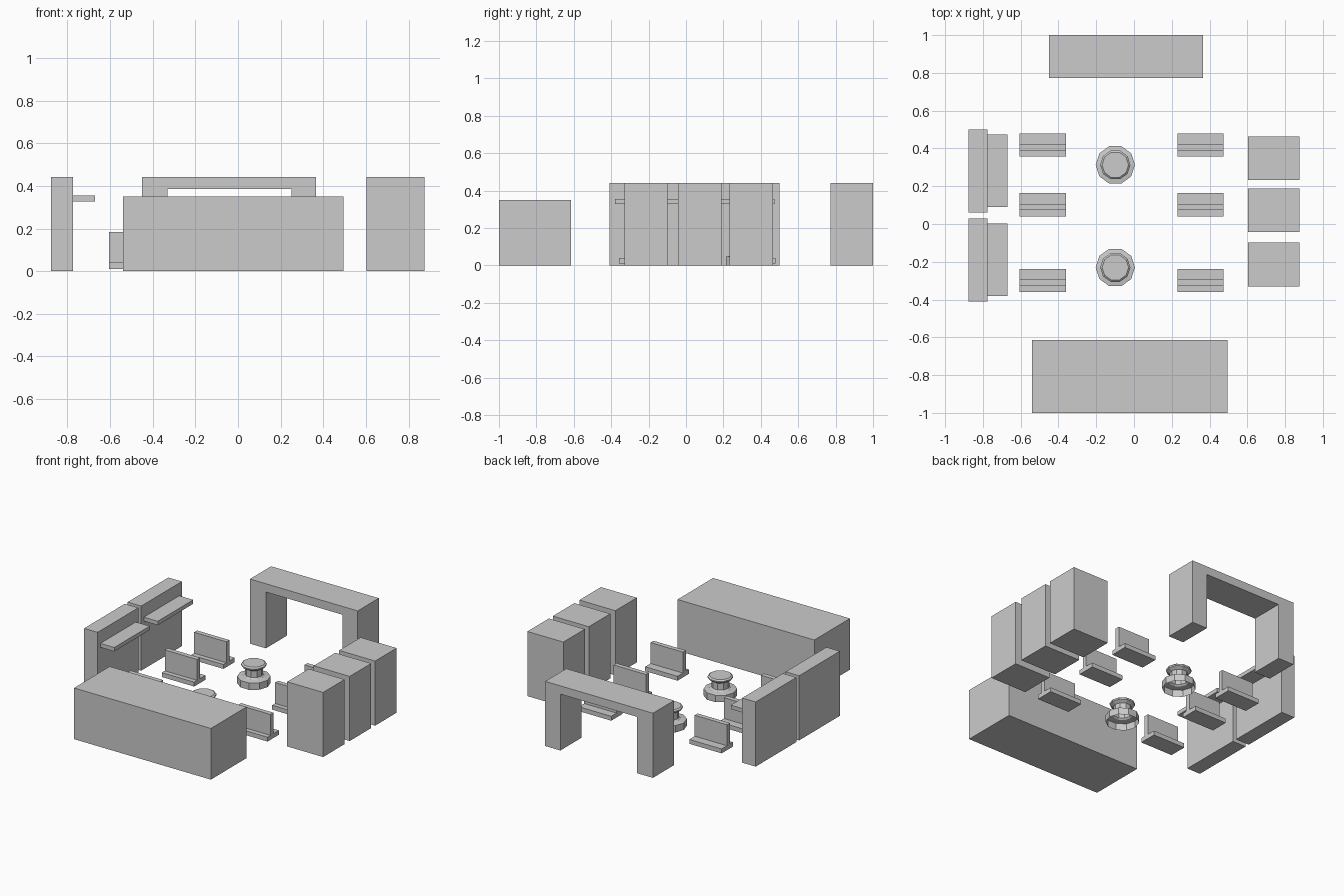
import bpy, bmesh, math

if "Cube" in bpy.data.objects:
    bpy.data.objects.remove(bpy.data.objects["Cube"])


def make(name, bm):
    bmesh.ops.recalc_face_normals(bm, faces=bm.faces[:])
    me = bpy.data.meshes.new(name)
    bm.to_mesh(me)
    bm.free()
    ob = bpy.data.objects.new(name, me)
    bpy.context.collection.objects.link(ob)
    return ob


def prism(name, pts, axis, a, b):
    """Extrude a 2D outline along x or y from a to b (second coordinate is z)."""
    bm = bmesh.new()
    at = lambda u, w, t: (t, u, w) if axis == 'x' else (u, t, w)
    face = bm.faces.new([bm.verts.new(at(u, w, a)) for u, w in pts])
    ext = bmesh.ops.extrude_face_region(bm, geom=[face])
    d = (b - a, 0, 0) if axis == 'x' else (0, b - a, 0)
    bmesh.ops.translate(bm, vec=d, verts=[g for g in ext['geom'] if isinstance(g, bmesh.types.BMVert)])
    return make(name, bm)


def box(name, x, y, z):
    return prism(name, [(x[0], z[0]), (x[1], z[0]), (x[1], z[1]), (x[0], z[1])], 'y', *y)


def lathe(name, x, y, profile, n):
    """Open-bottomed turned shell with a flat top."""
    bm = bmesh.new()
    rings = []
    for r, z in profile:
        rings.append([bm.verts.new((x + r * math.cos(2 * math.pi * i / n),
                                    y + r * math.sin(2 * math.pi * i / n), z)) for i in range(n)])
    for lo, hi in zip(rings, rings[1:]):
        for i in range(n):
            j = (i + 1) % n
            bm.faces.new((lo[i], lo[j], hi[j], hi[i]))
    bm.faces.new(rings[-1])
    return make(name, bm)


# long front counter
box("front_counter", (-0.54, 0.495), (-1.0, -0.615), (0, 0.35))

# rear archway
prism("rear_archway", [(-0.45, 0), (-0.33, 0), (-0.33, 0.385), (0.25, 0.385),
                       (0.25, 0), (0.365, 0), (0.365, 0.442), (-0.45, 0.442)], 'y', 0.772, 1.0)

# tall cabinets along the right
for i, y in enumerate((-0.33, -0.043, 0.232)):
    box(f"cabinet_{i + 1}", (0.603, 0.875), (y, y + 0.232), (0, 0.442))

# wall panels with shelves along the left
for i, y in enumerate((-0.41, 0.06)):
    box(f"wall_panel_{i + 1}", (-0.877, -0.775), (y, y + 0.44), (0, 0.442))
    box(f"wall_shelf_{i + 1}", (-0.775, -0.67), (y + 0.03, y + 0.413), (0.328, 0.355))

# double-sided benches: flat base with upright backrest
for i, x in enumerate((-0.605, 0.23)):
    for j, y in enumerate((-0.298, 0.102, 0.418)):
        prism(f"bench_{i * 3 + j + 1}",
              [(y - 0.061, 0.01), (y + 0.061, 0.01), (y + 0.061, 0.04), (y + 0.003, 0.04),
               (y + 0.003, 0.183), (y - 0.029, 0.183), (y - 0.029, 0.04), (y - 0.061, 0.04)],
              'x', x, x + 0.245)

# round pedestals
profile = [(0.104, 0), (0.104, 0.047), (0.066, 0.053), (0.056, 0.062),
           (0.056, 0.108), (0.078, 0.122), (0.08, 0.132), (0.07, 0.14)]
for i, y in enumerate((-0.23, 0.313)):
    lathe(f"round_pedestal_{i + 1}", -0.099, y, profile, 10)
